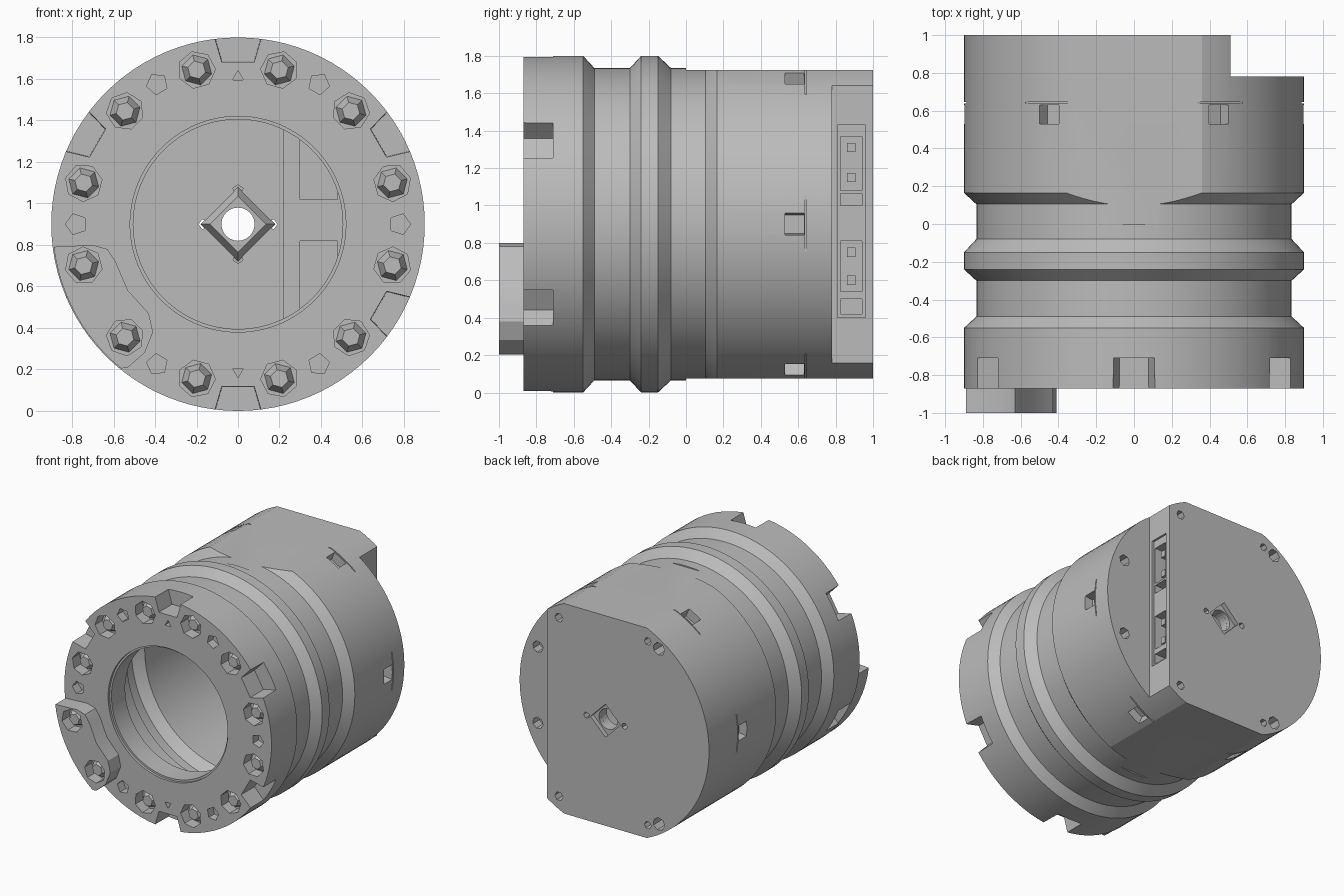
import bpy, bmesh
from math import sin, cos, pi, radians, sqrt

cube = bpy.data.objects.get("Cube")
if cube:
    bpy.data.objects.remove(cube, do_unlink=True)

AXIS_Z = 0.9
R = 0.9

grey = bpy.data.materials.new("machined_grey")
grey.use_nodes = True
grey.diffuse_color = (0.5, 0.5, 0.5, 1)
grey.node_tree.nodes["Principled BSDF"].inputs["Base Color"].default_value = (0.5, 0.5, 0.5, 1)


def finish(name, bm):
    bmesh.ops.recalc_face_normals(bm, faces=bm.faces)
    mesh = bpy.data.meshes.new(name)
    bm.to_mesh(mesh)
    bm.free()
    mesh.materials.append(grey)
    obj = bpy.data.objects.new(name, mesh)
    bpy.context.collection.objects.link(obj)
    return obj


def prisms(name, parts):
    """Prisms along y; each part is (points around the axis, y0, y1, end scale)."""
    bm = bmesh.new()
    for pts, y0, y1, scale in parts:
        cx = sum(p[0] for p in pts) / len(pts)
        cz = sum(p[1] for p in pts) / len(pts)
        a = [bm.verts.new((x, y0, AXIS_Z + z)) for x, z in pts]
        b = [bm.verts.new((cx + (x - cx) * scale, y1, AXIS_Z + cz + (z - cz) * scale)) for x, z in pts]
        bm.faces.new(a)
        bm.faces.new(b[::-1])
        for i in range(len(pts)):
            j = (i + 1) % len(pts)
            bm.faces.new((a[i], b[i], b[j], a[j]))
    return finish(name, bm)


def turn(pts, deg):
    """Rotate points given as (radial, tangential) to an angle on the axis."""
    c, s = cos(radians(deg)), sin(radians(deg))
    return [(r * c - t * s, r * s + t * c) for r, t in pts]


def ngon(r, deg, size, sides, spin=0):
    ring = [(r + size * cos(2 * pi * i / sides + spin), size * sin(2 * pi * i / sides + spin))
            for i in range(sides)]
    return turn(ring, deg)


def rect(x0, x1, z0, z1):
    return [(x0, z0), (x1, z0), (x1, z1), (x0, z1)]


def arc(r, a0, a1, n):
    return [(r * cos(radians(a0 + (a1 - a0) * i / n)), r * sin(radians(a0 + (a1 - a0) * i / n)))
            for i in range(n + 1)]


def cut(obj, parts):
    tool = prisms("cutter", parts)
    tool.hide_render = True
    mod = obj.modifiers.new("cut", 'BOOLEAN')
    mod.operation = 'DIFFERENCE'
    mod.solver = 'EXACT'
    mod.object = tool
    bpy.context.view_layer.objects.active = obj
    bpy.ops.object.modifier_apply(modifier=mod.name)
    bpy.data.objects.remove(tool, do_unlink=True)


def smooth(obj):
    bpy.ops.object.select_all(action='DESELECT')
    obj.select_set(True)
    bpy.context.view_layer.objects.active = obj
    bpy.ops.object.shade_smooth_by_angle(angle=radians(20))


# Hollow housing turned around the y axis: (radius, y) from outside to inside
GROOVE, WALL = 0.835, 0.08
ribs = [(R, -0.55), (GROOVE, -0.49), (GROOVE, -0.30), (R, -0.24),
        (R, -0.15), (GROOVE, -0.08), (GROOVE, 0.105), (R, 0.165)]
inner = [(r - WALL, y) for r, y in ribs[:6]][::-1]
profile = [(0.52, -0.87), (R, -0.87)] + ribs + [(R, 1.0), (0.08, 1.0), (0.08, 0.74), (0.75, 0.74)]
profile += inner + [(R - WALL, -0.68), (0.505, -0.68), (0.505, -0.85), (0.52, -0.85)]

SEG = 96
bm = bmesh.new()
rings = [[bm.verts.new((r * cos(2 * pi * i / SEG), y, AXIS_Z + r * sin(2 * pi * i / SEG)))
          for i in range(SEG)] for r, y in profile]
for k, ring in enumerate(rings):
    nxt = rings[(k + 1) % len(rings)]
    for i in range(SEG):
        j = (i + 1) % SEG
        bm.faces.new((ring[i], ring[j], nxt[j], nxt[i]))
housing = finish("housing", bm)

# Rear flats, side step and deeper half of the cavity
half = sqrt(0.74 ** 2 - 0.22 ** 2)
chord = [p for p in arc(0.74, 0, 360, 64)[:-1] if p[0] < 0.2]
upper = [p for p in chord if p[1] >= 0][::1]
lower = [p for p in chord if p[1] < 0]
cavity = [(0.22, half)] + upper + lower + [(0.22, -half)]
cut(housing, [(rect(-1, 1, 0.825, 1.2), 0.0, 1.2, 1),
              (rect(-1, 1, -1.2, -0.825), 0.0, 1.2, 1)])
cut(housing, [(rect(0.51, 1.2, -1, 1), 0.78, 1.2, 1)])
# leave a rim of material around the shaft hole
cut(housing, [(cavity, 0.6, 0.93, 1)])

# Front rim notches, bolt wells and dowel holes
TAB_BOLTS = (195, 225)
bolt_angles = [15 + 30 * k for k in range(12)]
front = []
for k in range(6):
    front.append((turn([(0.78, -0.08), (0.95, -0.13), (0.95, 0.13), (0.78, 0.08)], 30 + 60 * k), -1.0, -0.71, 0.95))
    front.append((ngon(0.78, 60 * k, 0.052, 5), -0.95, -0.80, 1))
for a in bolt_angles:
    if a not in TAB_BOLTS:
        front.append((ngon(0.77, a, 0.09, 7), -0.95, -0.78, 1))
for a in (90, 270):
    front.append((ngon(0.71, a, 0.03, 3), -0.95, -0.82, 1))
cut(housing, front)

# Six side pockets with a thin slit behind each
side = []
for k in range(6):
    side.append((turn([(0.83, -0.05), (0.95, -0.065), (0.95, 0.065), (0.83, 0.05)], 60 * k), 0.53, 0.63, 1))
    side.append((turn([(0.882, -0.15), (0.95, -0.15), (0.95, 0.15), (0.882, 0.15)], 60 * k), 0.637, 0.645, 1))
cut(housing, side)

# Connector sockets in the step wall, and their openings inside
sockets = [(0.18, 0.47), (0.10, 0.165), (-0.36, -0.09), (-0.48, -0.40)]
cut(housing, [(rect(0.495, 0.6, -0.5, 0.53), 0.81, 0.96, 1)])
cut(housing, [(rect(0.38, 0.6, z0, z1), 0.825, 0.94, 1) for z0, z1 in sockets])
cut(housing, [(rect(0.3, 0.48, 0.12, 0.42), 0.66, 0.79, 1),
              (rect(0.3, 0.48, -0.42, -0.08), 0.66, 0.79, 1)])

# Rear screw holes
rear = []
for s in (1, -1):
    rear.append((ngon(0.81, s * 60, 0.035, 6), 0.9, 1.1, 1))
    rear.append((ngon(0.81, s * 117, 0.03, 6), 0.9, 1.1, 1))
    rear.append((ngon(0.83, s * 124, 0.05, 7), 0.88, 1.1, 1))
    rear.append((ngon(0.80, s * 22, 0.045, 7), 0.70, 0.9, 1))
for a in range(0, 360, 90):
    rear.append((ngon(0.165, a, 0.025, 5), 0.85, 1.1, 1))
cut(housing, rear)
cut(housing, [(ngon(0, 0, 0.13, 4), 0.965, 1.1, 1)])
smooth(housing)

# Tab on the front face spanning two bolts
edge = [(-0.53, -0.69), (-0.45, -0.62), (-0.41, -0.52), (-0.43, -0.43), (-0.53, -0.32),
        (-0.59, -0.18), (-0.63, -0.12), (-0.7, -0.1)]
tab = prisms("front_tab", [(arc(0.895, 187, 231, 12) + edge, -1.0, -0.868, 1)])
cut(tab, [(ngon(0.77, a, 0.09, 7), -1.1, -0.91, 1) for a in TAB_BOLTS])
smooth(tab)

# Tapered hexagonal bolt heads sitting in the wells
heads = []
for a in bolt_angles:
    floor = -0.91 if a in TAB_BOLTS else -0.78
    heads.append((ngon(0.77, a, 0.08, 6), floor + 0.01, floor - 0.06, 0.55))
prisms("bolt_heads", heads)

# Contact pins inside the larger sockets
prisms("contact_pins", [(rect(0.375, 0.47, z - 0.025, z + 0.025), 0.86, 0.905, 1)
                        for z in (0.41, 0.25, -0.15, -0.30)])

# Flared collar around the shaft hole inside the cavity
collar = prisms("shaft_collar", [(ngon(0, 0, 0.18, 4), 0.935, 0.87, 0.75)])
cut(collar, [(ngon(0, 0, 0.08, 24), 0.5, 1.2, 1)])
